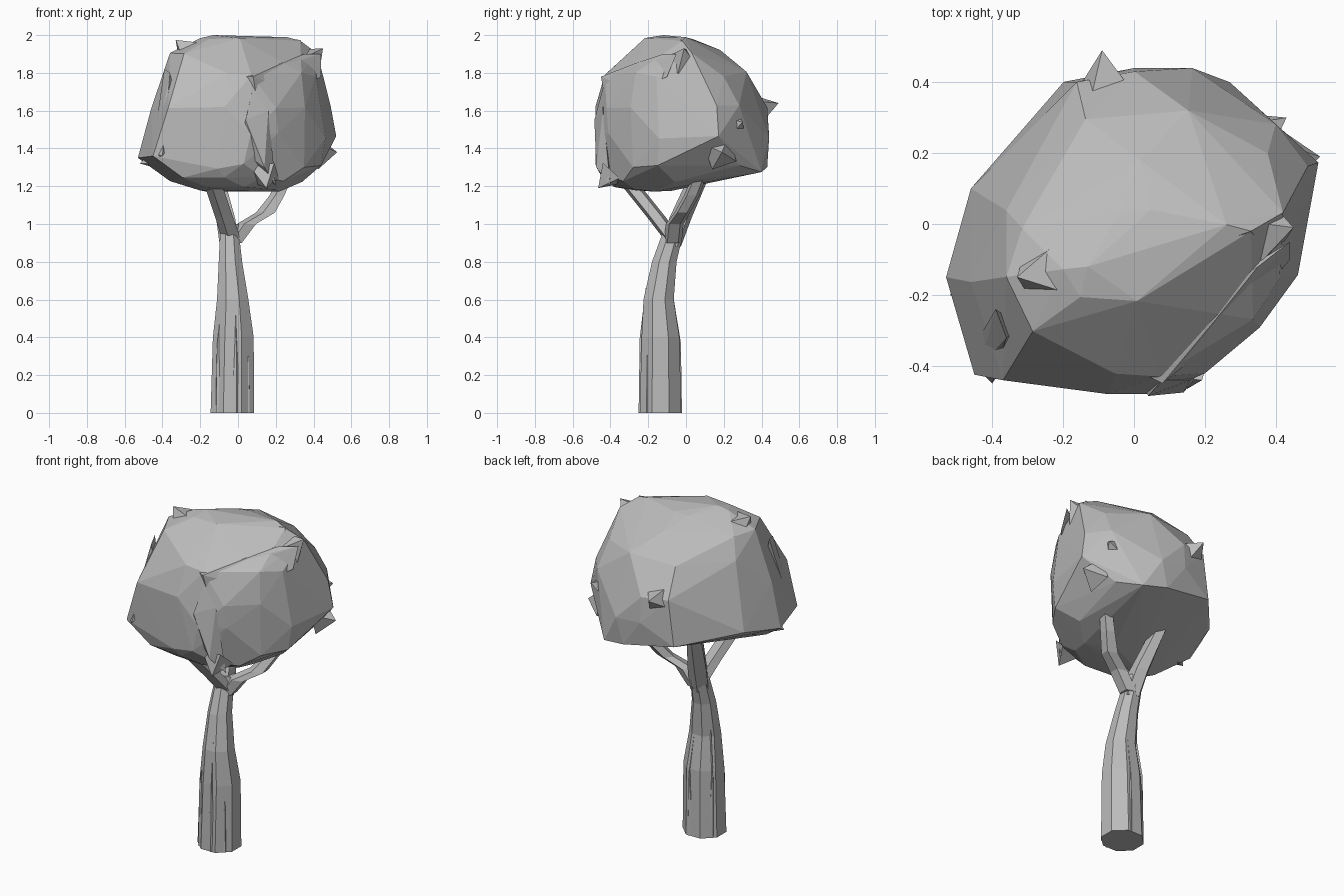
import bpy, bmesh, math, random
from mathutils import Vector

random.seed(4)
if "Cube" in bpy.data.objects:
    bpy.data.objects.remove(bpy.data.objects["Cube"], do_unlink=True)

grey = bpy.data.materials.new("plain grey")
grey.use_nodes = True
grey.diffuse_color = (0.5, 0.5, 0.5, 1)
grey.node_tree.nodes["Principled BSDF"].inputs["Base Color"].default_value = (0.5, 0.5, 0.5, 1)


def finish(name, bm):
    bmesh.ops.recalc_face_normals(bm, faces=bm.faces)
    mesh = bpy.data.meshes.new(name)
    bm.to_mesh(mesh)
    bm.free()
    mesh.materials.append(grey)
    obj = bpy.data.objects.new(name, mesh)
    bpy.context.collection.objects.link(obj)
    return obj


def hull(name, points):
    """Flat-faced solid wrapped around a handful of points."""
    bm = bmesh.new()
    for p in points:
        bm.verts.new(p)
    out = bmesh.ops.convex_hull(bm, input=bm.verts)
    loose = [v for v in out["geom_interior"] if isinstance(v, bmesh.types.BMVert)]
    bmesh.ops.delete(bm, geom=loose, context="VERTS")
    return finish(name, bm)


def loft(name, sections, sides):
    """Skin level rings given as centre x, y, z and radii x, y."""
    bm = bmesh.new()
    rings = []
    for cx, cy, z, rx, ry in sections:
        angles = [math.tau * (i + 0.5) / sides for i in range(sides)]
        k = 1 / math.cos(math.pi / sides)
        rings.append([bm.verts.new((cx + k * rx * math.cos(a), cy + k * ry * math.sin(a), z))
                      for a in angles])
    for low, high in zip(rings, rings[1:]):
        for i in range(sides):
            j = (i + 1) % sides
            bm.faces.new((low[i], low[j], high[j], high[i]))
    bm.faces.new(rings[0])
    bm.faces.new(rings[-1])
    return finish(name, bm)


def spike(name, tip, base, width):
    """Small pyramid poking out of the foliage."""
    tip, base = Vector(tip), Vector(base)
    axis = (tip - base).normalized()
    side = axis.orthogonal().normalized()
    other = axis.cross(side)
    ring = [base + width * (side * math.cos(a) + other * math.sin(a))
            for a in (0.3, 1.9, 3.5, 5.0)]
    return hull(name, [tip] + ring)


# Trunk, with thin bark ridges up its sides
loft("trunk", [(-.03, -.135, 0, .115, .11), (-.025, -.135, .4, .108, .1),
               (-.028, -.145, .6, .083, .08), (-.04, -.115, .8, .062, .065),
               (-.045, -.07, .95, .05, .055), (-.03, -.055, 1.0, .035, .04)], 8)
for i, (angle, top) in enumerate([(.2, .42), (1.3, .62), (2.6, .7), (3.9, .6), (4.9, .66), (5.6, .5)]):
    d = Vector((math.cos(angle), math.sin(angle), 0))
    s = Vector((-d.y, d.x, 0)) * .025
    foot = Vector((-.03, -.135, 0)) + d * .1
    head = Vector((-.03, -.14, top)) + d * .075
    hull(f"bark_ridge_{i + 1}", [foot + s, foot - s, foot + d * .018, head, head - d * .03,
                                 foot + d * .012 + Vector((0, 0, top * .6))])

# Branches
loft("back_branch", [(-.04, -.08, .88, .045, .045), (-.06, -.03, 1.03, .045, .05),
                     (-.12, .09, 1.3, .03, .045)], 5)
loft("left_branch", [(-.02, -.07, .9, .04, .04), (.05, -.06, 1.0, .045, .04),
                     (.15, -.02, 1.06, .045, .035), (.21, .03, 1.15, .035, .035),
                     (.28, .09, 1.3, .03, .03)], 5)
loft("front_branch", [(-.03, -.07, .92, .045, .04), (-.07, -.16, 1.04, .042, .042),
                      (-.12, -.28, 1.19, .042, .042), (-.14, -.36, 1.27, .03, .03)], 5)

# Foliage: one outline fitted to the extents of each level
outline = [(-.53, -.15), (-.47, .1), (-.2, .42), (-.02, .45), (.15, .45), (.42, .3), (.52, .18),
           (.46, -.14), (.37, -.28), (.2, -.41), (.05, -.48), (-.1, -.47), (-.43, -.43)]
levels = [(1.19, -.2, .22, -.38, -.08), (1.24, -.36, .34, -.45, .1), (1.31, -.5, .46, -.48, .43),
          (1.47, -.49, .52, -.48, .44), (1.62, -.46, .49, -.49, .43), (1.8, -.41, .46, -.43, .32),
          (1.91, -.36, .42, -.33, .18), (1.98, -.2, .31, -.22, .04)]
points = [(-.53, -.15, 1.35), (-.13, -.12, 2.0), (.44, -.15, 1.31), (.35, -.28, 1.3),
          (.27, .4, 1.275), (-.45, -.425, 1.36), (.33, -.02, 1.97), (-.46, .1, 1.4)]
for row, (z, x0, x1, y0, y1) in enumerate(levels):
    for i, (x, y) in enumerate(outline):
        if (i + row) % 3 == 2:
            continue
        u, v = (x + .53) / 1.05, (y + .48) / .93
        px, py = x0 + u * (x1 - x0), y0 + v * (y1 - y0)
        pz = z + random.uniform(-.02, .012)
        if z > 1.85 and px > .05 and py < -.1:
            continue    # sunken shelf in front of the crown
        if z < 1.4 and px < 0 < py:
            pz += .06   # undercut at the back
        points.append((px, py, pz))
hull("foliage", points)

# Folds running over the crown and down the front and right
hull("upper_fold", [(-.2, -.18, 1.88), (-.18, -.17, 1.96), (.36, -.06, 1.9), (.38, -.03, 1.88),
                    (.33, -.02, 1.975), (-.13, -.11, 1.99), (.05, -.12, 1.97)])
hull("front_fold", [(-.08, -.37, 1.78), (.02, -.37, 1.8), (.08, -.45, 1.78), (.1, -.43, 1.66),
                    (.23, -.27, 1.85), (.35, -.12, 1.9), (.44, -.05, 1.9), (.44, -.1, 1.78),
                    (.3, -.27, 1.7)])
hull("front_crease", [(.08, -.44, 1.72), (.04, -.485, 1.55), (.14, -.475, 1.3), (.2, -.4, 1.2),
                      (.16, -.44, 1.6), (.0, -.4, 1.4)])
hull("right_fold", [(-.39, -.24, 1.82), (-.36, -.32, 1.8), (-.44, -.41, 1.37), (-.4, -.45, 1.36),
                    (-.46, -.36, 1.35), (-.3, -.3, 1.5)])

# Pointed leaf tufts
for name, tip, base, width in [
        ("crown_tuft", (-.33, -.15, 1.975), (-.25, -.14, 1.9), .1),
        ("left_crown_tuft", (.45, -.01, 1.93), (.37, -.02, 1.86), .09),
        ("back_tuft", (-.09, .49, 1.64), (-.08, .38, 1.61), .085),
        ("left_tuft", (.525, .19, 1.38), (.42, .18, 1.38), .1),
        ("lower_front_tuft", (.15, -.465, 1.19), (.14, -.39, 1.27), .09),
        ("lower_right_tuft", (-.52, -.2, 1.32), (-.42, -.18, 1.35), .07),
        ("back_left_tuft", (.43, .3, 1.54), (.35, .25, 1.52), .08)]:
    spike(name, tip, base, width)
